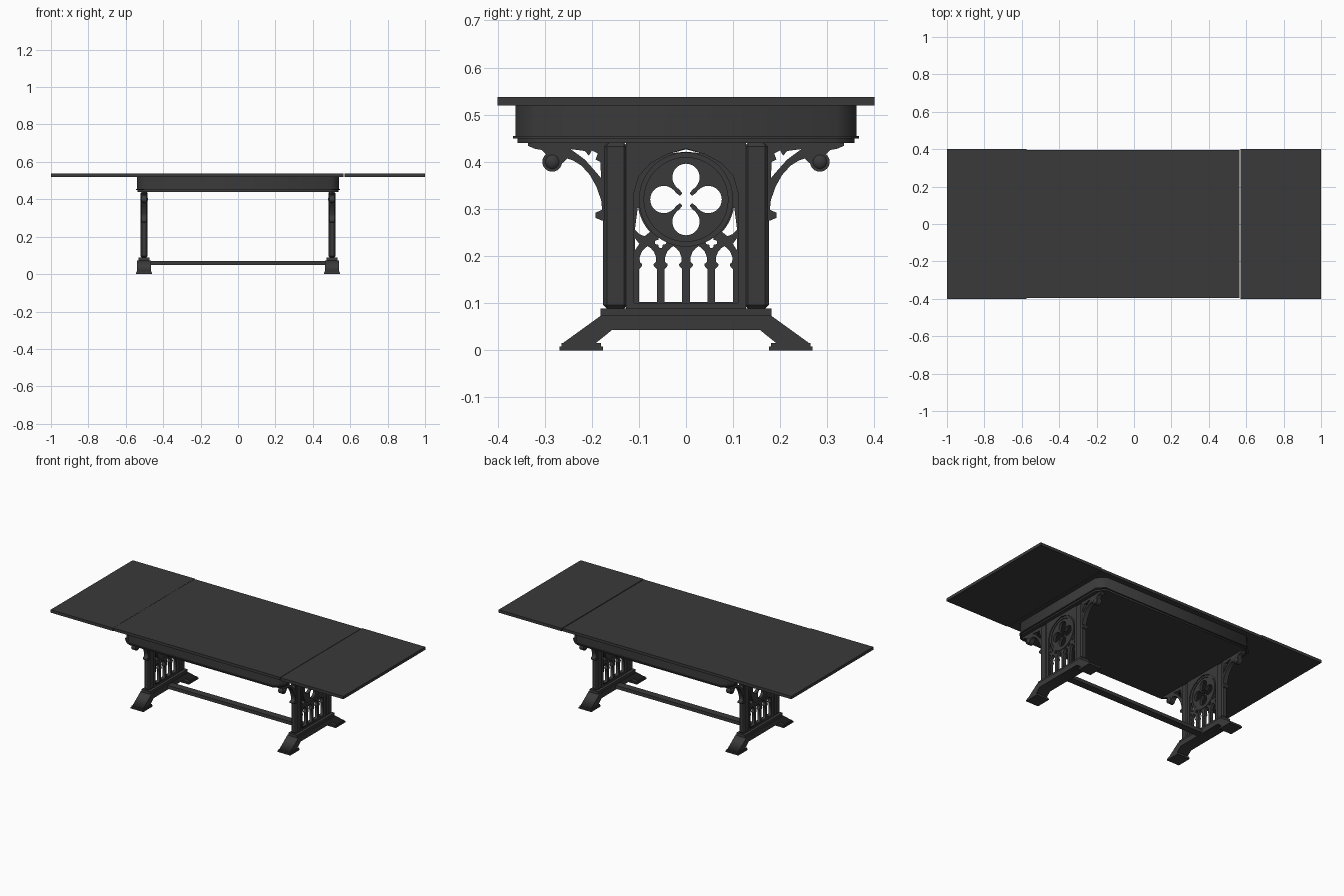
import bpy, math
from math import cos, sin, radians

if "Cube" in bpy.data.objects:
    bpy.data.objects.remove(bpy.data.objects["Cube"])

mat = bpy.data.materials.new("dark_wood")
mat.diffuse_color = (0.042, 0.042, 0.042, 1)
mat.use_nodes = True
mat.node_tree.nodes["Principled BSDF"].inputs["Base Color"].default_value = mat.diffuse_color


def finish(o, name):
    o.name = name
    o.data.name = name
    o.data.materials.append(mat)
    return o


def box(name, x0, x1, y0, y1, z0, z1):
    bpy.ops.mesh.primitive_cube_add(size=1, location=((x0 + x1) / 2, (y0 + y1) / 2, (z0 + z1) / 2))
    o = bpy.context.object
    o.scale = (x1 - x0, y1 - y0, z1 - z0)
    bpy.ops.object.transform_apply(location=False, rotation=False, scale=True)
    return finish(o, name)


def plate(name, loops, thick, loc, upright=True):
    """Flat outline with holes, extruded; upright plates lie in the YZ plane."""
    cu = bpy.data.curves.new(name, 'CURVE')
    cu.dimensions = '2D'
    cu.fill_mode = 'BOTH'
    cu.extrude = thick / 2
    for pts in loops:
        s = cu.splines.new('POLY')
        s.points.add(len(pts) - 1)
        for p, (a, b) in zip(s.points, pts):
            p.co = (a, b, 0, 1)
        s.use_cyclic_u = True
    tmp = bpy.data.objects.new("tmp", cu)
    bpy.context.collection.objects.link(tmp)
    me = bpy.data.meshes.new_from_object(tmp.evaluated_get(bpy.context.evaluated_depsgraph_get()))
    bpy.data.objects.remove(tmp)
    o = bpy.data.objects.new(name, me)
    bpy.context.collection.objects.link(o)
    o.location = loc
    if upright:
        o.rotation_euler = (math.pi / 2, 0, math.pi / 2)
    return finish(o, name)


def flip(pts):
    return [(-a, b) for a, b in reversed(pts)]


def arc(cx, cy, r, a0, a1, n):
    return [(cx + r * cos(radians(a0 + (a1 - a0) * i / n)),
             cy + r * sin(radians(a0 + (a1 - a0) * i / n))) for i in range(n + 1)]


def rect(y0, y1, z0, z1):
    return [(y0, z0), (y1, z0), (y1, z1), (y0, z1)]


def octagon(x, y, c):
    h = [(x, -y + c), (x, y - c), (x - c, y)]
    return [(x - c, -y)] + h + [(-x + c, y), (-x, y - c), (-x, -y + c), (-x + c, -y)]


# Table top: centre panel and two draw leaves
box("centre_top", -0.575, 0.565, -0.396, 0.396, 0.52, 0.537)
box("left_leaf", -1, -0.575, -0.4, 0.4, 0.52, 0.538)
box("right_leaf", 0.569, 1, -0.4, 0.4, 0.52, 0.538)

# Apron with chamfered corners and stepped moulding
plate("apron", [octagon(0.54, 0.362, 0.043)], 0.067, (0, 0, 0.4875), False)
plate("apron_moulding", [octagon(0.545, 0.367, 0.043)], 0.006, (0, 0, 0.452), False)
plate("apron_lower_edge", [octagon(0.538, 0.358, 0.043)], 0.009, (0, 0, 0.4445), False)

# Stretcher between the two trestles
box("stretcher", -0.49, 0.49, -0.022, 0.022, 0.049, 0.07)

# Tracery openings
ZC = 0.32
quatrefoil = []
for k in range(4):
    t = radians(90 * k)
    part = [(0.013, -0.008), (0.020, -0.013)] + arc(0.047, 0, 0.029, -140, 140, 20)
    part += [(0.020, 0.013), (0.013, 0.008)]
    quatrefoil += [(a * cos(t) - b * sin(t), ZC + a * sin(t) + b * cos(t)) for a, b in part]

half_lancet = [(0.019, 0.102), (0.019, 0.172), (0.013, 0.178), (0.012, 0.183),
               (0.017, 0.187), (0.0175, 0.197), (0.013, 0.209), (0.006, 0.217)]
lancet = half_lancet + [(0, 0.221)] + flip(half_lancet)
lancets = [[(a + c, b) for a, b in lancet] for c in (-0.081, -0.027, 0.027, 0.081)]

cross = []
for k in range(4):
    for a, b in arc(0.0075, 0, 0.0048, -110, 110, 6):
        t = radians(90 * k)
        cross.append((a * cos(t) - b * sin(t), a * sin(t) + b * cos(t)))
crosses = [[(a + c, b + 0.229) for a, b in cross] for c in (-0.054, 0.054)]

spandrel = arc(0, ZC, 0.103, -8, -42, 8) + [(0.088, 0.242), (0.098, 0.246), (0.1085, 0.256)]
side_hole = [(0.1085, 0.238), (0.1085, 0.212), (0.099, 0.226)]
top_hole = [(-0.03, 0.4185), (0, 0.4215), (0.03, 0.4185), (0, 0.4265)]
tracery = [rect(-0.12, 0.12, 0.092, 0.435), quatrefoil, spandrel, flip(spandrel),
           side_hole, flip(side_hole), top_hole] + lancets + crosses

# Pointed arch outline for the surrounding frame
half_arch = [(0.11, 0.1), (0.11, 0.335), (0.1, 0.37), (0.075, 0.397), (0.04, 0.416)]
arch = half_arch + [(0, 0.428)] + flip(half_arch)

# Bracket outline and its pierced hole (the +y side)
bracket = [(0.165, 0.44), (0.335, 0.44), (0.335, 0.434), (0.322, 0.428), (0.306, 0.425)]
bracket += arc(0.284, 0.400, 0.021, 50, -170, 14)
bracket += [(0.252, 0.407), (0.24, 0.403), (0.222, 0.392), (0.204, 0.372), (0.19, 0.347),
            (0.18, 0.318), (0.178, 0.298), (0.192, 0.292), (0.192, 0.281), (0.178, 0.275), (0.165, 0.275)]
pierced = [(0.18, 0.365), (0.182, 0.4), (0.192, 0.405), (0.187, 0.418), (0.2, 0.424), (0.206, 0.413),
           (0.215, 0.423), (0.245, 0.427), (0.215, 0.405), (0.197, 0.385)]

# Splayed base outline
half_base = [(0.157, 0.043), (0.193, 0.014), (0.263, 0.014), (0.18, 0.074)]
base = half_base + flip(half_base)

for side, s in (("left", -1), ("right", 1)):
    x = s * 0.502
    loc = (x, 0, 0)
    # Pierced panel, frame and raised rosette ring
    plate(side + "_tracery", tracery, 0.018, loc)
    plate(side + "_panel_frame", [rect(-0.127, 0.127, 0.088, 0.442), arch], 0.028, loc)
    plate(side + "_rosette_ring", [arc(0, ZC, 0.1, 0, 354, 59), arc(0, ZC, 0.089, 0, 354, 59)], 0.025, loc)
    # Base with plinth
    plate(side + "_base", [base], 0.074, loc)
    box(side + "_plinth", x - 0.03, x + 0.03, -0.182, 0.182, 0.072, 0.089)
    for end, e in (("front", -1), ("back", 1)):
        # Chamfered post
        y = e * 0.15
        post = box(f"{side}_{end}_post", x - 0.019, x + 0.019, y - 0.026, y + 0.026, 0.088, 0.441)
        bev = post.modifiers.new("chamfer", 'BEVEL')
        bev.width = 0.008
        bev.segments = 1
        # Stepped foot pads
        y = e * 0.2225
        box(f"{side}_{end}_foot_pad", x - 0.043, x + 0.043, y - 0.046, y + 0.046, 0, 0.008)
        box(f"{side}_{end}_foot_step", x - 0.040, x + 0.040, y - 0.042, y + 0.042, 0.008, 0.015)
        # Carved bracket with a rounded drop
        loops = [bracket, pierced] if e > 0 else [flip(bracket), flip(pierced)]
        plate(f"{side}_{end}_bracket", loops, 0.028, loc)
        bpy.ops.mesh.primitive_uv_sphere_add(segments=20, ring_count=12, radius=0.0205,
                                             location=(x, e * 0.284, 0.400))
        bpy.ops.object.shade_smooth()
        finish(bpy.context.object, f"{side}_{end}_bracket_drop")
